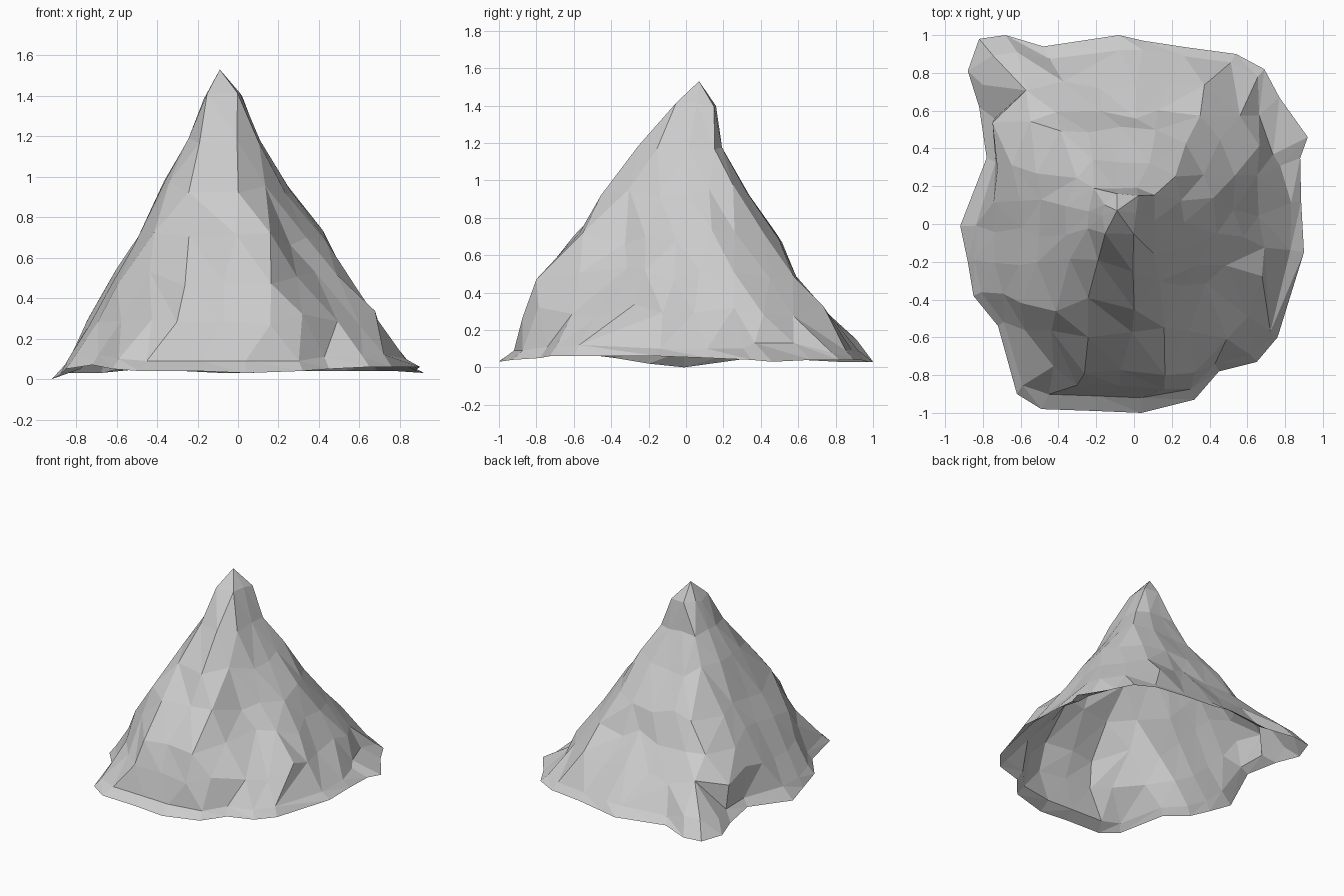
import bpy, bmesh, math, random
from mathutils import Vector

if "Cube" in bpy.data.objects:
    bpy.data.objects.remove(bpy.data.objects["Cube"])

random.seed(4)
PEAK = Vector((-0.09, 0.07, 1.53))

# ragged foot, counter-clockwise: x, y, z, then scale and z of the skirt point above it
FOOT = [(.90, -.15, .06, .92, .10), (.885, .12, .05, .94, .10), (.88, .35, .04, .88, .10),
        (.92, .46, .03, .80, .13), (.77, .67, .04, .86, .13), (.69, .82, .04, .95, .08),
        (.54, .90, .04, .95, .09), (.28, .935, .04, .95, .09), (.05, .97, .03, .95, .09),
        (-.08, 1.0, .03, .92, .09), (-.48, .94, .05, .93, .09), (-.68, 1.0, .03, .91, .15),
        (-.82, .98, .03, .91, .15), (-.88, .81, .03, .91, .11), (-.82, .62, .04, .90, .10),
        (-.78, .35, .05, .94, .10), (-.92, -.01, .0, .91, .09), (-.88, -.20, .02, .96, .09),
        (-.85, -.38, .05, .95, .11), (-.72, -.54, .07, .96, .12), (-.62, -.90, .05, .95, .10),
        (-.49, -.98, .04, .92, .09), (-.2, -.99, .04, .92, .09), (.04, -1.0, .03, .92, .09),
        (.32, -.93, .04, .94, .09), (.45, -.78, .05, .95, .11), (.65, -.73, .06, .95, .11),
        (.76, -.60, .06, .95, .12)]

# how far the slope reaches in eight compass directions at each height
DIRS = [math.radians(a) for a in (0, 35, 90, 145, 180, 215, 270, 325)]
LEVELS = [(.30, 26, (.71, .80, .75, .96, .75, .80, .85, .82)),
          (.50, 22, (.55, .63, .59, .77, .645, .72, .78, .66)),
          (.70, 18, (.44, .47, .49, .58, .50, .64, .60, .53)),
          (.95, 14, (.25, .34, .32, .41, .39, .41, .45, .33)),
          (1.18, 10, (.11, .17, .19, .28, .25, .26, .26, .17)),
          (1.40, 7, (.02, .12, .16, .20, .16, .16, .06, .04))]

# gullies: azimuth, half width (degrees), height, half height, depth
GULLIES = [(-47, 28, .62, .40, .16), (15, 20, .30, .25, .05), (198, 20, .45, .30, .05)]


def gully_depth(a, z):
    total = 0
    for az, w, zc, h, d in GULLIES:
        da = (math.degrees(a) - az + 180) % 360 - 180
        total += d * max(0, 1 - (da / w) ** 2) * max(0, 1 - ((z - zc) / h) ** 2)
    return total


def level_ring(z, count, reach):
    """Jittered loop that fills the slope's outline at one height."""
    c = PEAK.xy * (z / PEAK.z)
    rel = [h - c.x * math.cos(d) - c.y * math.sin(d) for h, d in zip(reach, DIRS)]
    ring = []
    step = 2 * math.pi / count
    calm = .4 if z > 1.1 else 1
    for i in range(count):
        a = -.17 + (i + random.uniform(-.18, .18)) * step
        r = min(h / math.cos(a - d) for h, d in zip(rel, DIRS) if math.cos(a - d) > .2)
        rough = random.uniform(-.038, .008) * calm
        dz = random.uniform(-.04, .04) * calm
        r = r * (1 + rough) - dz * .65 - gully_depth(a, z)
        ring.append((a, Vector((c.x + r * math.cos(a), c.y + r * math.sin(a), z + dz))))
    return ring


def stitch(bm, low, high):
    """Triangulate between two loops of different size, by angle."""
    n, m = len(low), len(high)
    ang = lambda ring, k: ring[k % len(ring)][0] + 2 * math.pi * (k // len(ring))
    i = j = 0
    while i < n or j < m:
        a, b = low[i % n][1], high[j % m][1]
        if j >= m or (i < n and ang(low, i + 1) <= ang(high, j + 1)):
            i += 1
            bm.faces.new((a, low[i % n][1], b))
        else:
            j += 1
            bm.faces.new((a, high[j % m][1], b))


# foot edge and the short skirt just above it
foot, skirt = [], []
last = -1
for x, y, z, s, sz in FOOT:
    a = math.atan2(y, x)
    a += 2 * math.pi if a < last - 1 else 0
    last = a
    foot.append((a, Vector((x, y, z))))
    skirt.append((a, Vector((x * s, y * s, sz))))

rings = [foot, skirt] + [level_ring(*lv) for lv in LEVELS]

# open-bottomed shell, ring by ring to the summit
bm = bmesh.new()
rings = [[(a, bm.verts.new(co)) for a, co in ring] for ring in rings]
for low, high in zip(rings, rings[1:]):
    stitch(bm, low, high)
tip = bm.verts.new(PEAK)
top = [v for _, v in rings[-1]]
for k, v in enumerate(top):
    bm.faces.new((v, top[(k + 1) % len(top)], tip))

mesh = bpy.data.meshes.new("mountain")
bm.to_mesh(mesh)
bm.free()
mountain = bpy.data.objects.new("mountain", mesh)
bpy.context.collection.objects.link(mountain)
